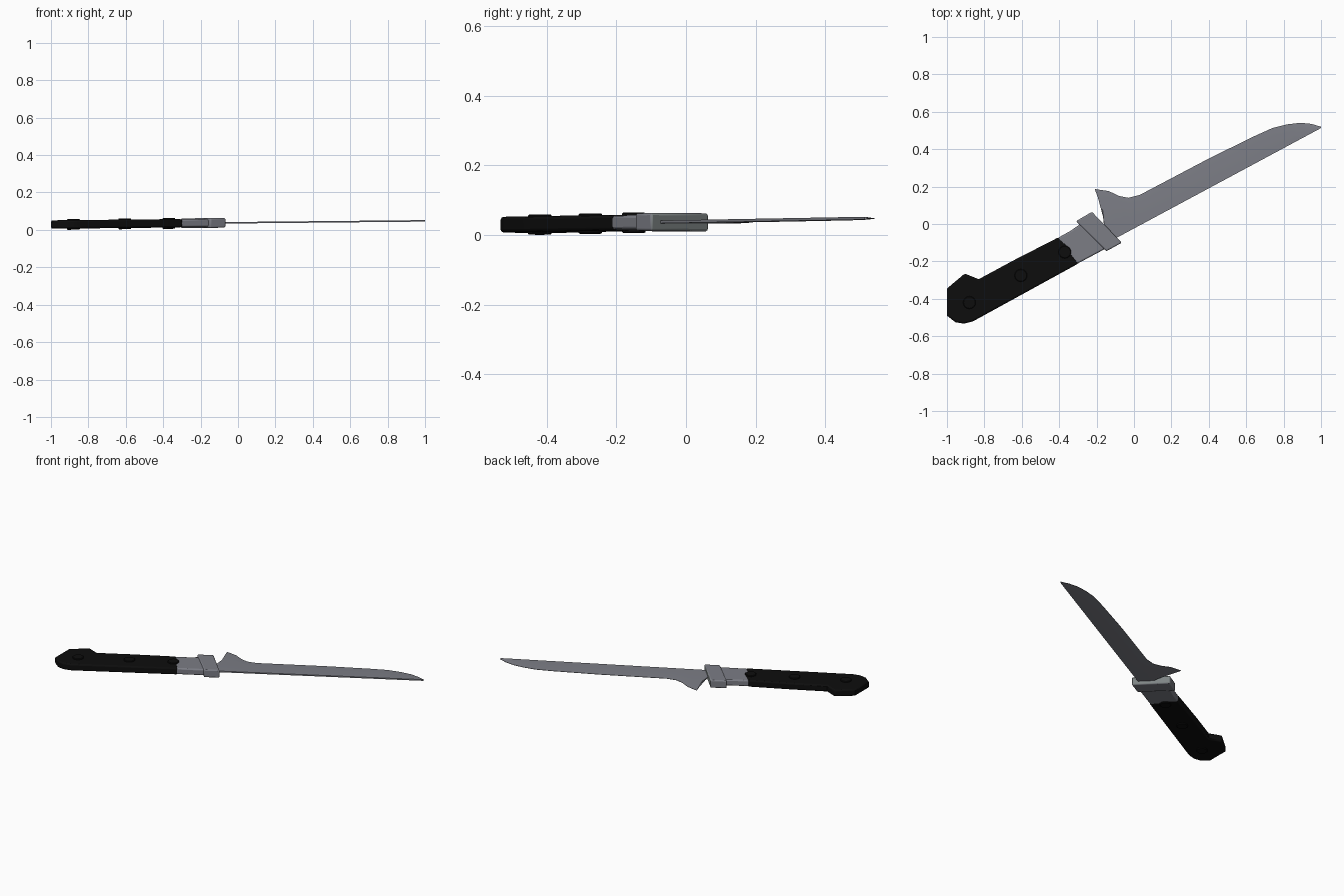
import bpy, bmesh, math

if "Cube" in bpy.data.objects:
    bpy.data.objects.remove(bpy.data.objects["Cube"])

MID, TILT = 0.0385, 0.0098          # centre height and gentle rise toward the tip


def material(name, rgb):
    m = bpy.data.materials.new(name)
    m.diffuse_color = (*rgb, 1)
    m.use_nodes = True
    m.node_tree.nodes["Principled BSDF"].inputs["Base Color"].default_value = m.diffuse_color
    return m


STEEL = material("steel grey", (0.2, 0.205, 0.235))
PLATE = material("plate grey", (0.21, 0.235, 0.235))
BLACK = material("handle black", (0.004, 0.004, 0.004))


def finish(bm, name, *mats, bevel=0, segments=2):
    """Tilt the part, give it its material and round its rims."""
    bmesh.ops.recalc_face_normals(bm, faces=bm.faces)
    for v in bm.verts:
        v.co.z += MID + TILT * v.co.x
    me = bpy.data.meshes.new(name)
    bm.to_mesh(me)
    bm.free()
    ob = bpy.data.objects.new(name, me)
    bpy.context.collection.objects.link(ob)
    for m in mats:
        me.materials.append(m)
    if bevel:
        b = ob.modifiers.new("rounded rims", 'BEVEL')
        b.width, b.segments = bevel, segments
        b.limit_method, b.angle_limit = 'ANGLE', math.radians(58)
    bpy.ops.object.select_all(action='DESELECT')
    bpy.context.view_layer.objects.active = ob
    ob.select_set(True)
    bpy.ops.object.shade_smooth_by_angle(angle=math.radians(30))
    return ob


def prism(outline, half):
    """Flat outline extruded evenly above and below the middle plane."""
    bm = bmesh.new()
    face = bm.faces.new([bm.verts.new((x, y, -half)) for x, y in outline])
    top = bmesh.ops.extrude_face_region(bm, geom=[face])
    for v in top["geom"]:
        if isinstance(v, bmesh.types.BMVert):
            v.co.z = half
    return bm


# Handle with hooked pommel
finish(prism([(-0.295, -0.21), (-0.86, -0.52), (-0.91, -0.533), (-0.955, -0.525),
              (-1, -0.49), (-1, -0.345), (-0.905, -0.265), (-0.83, -0.295),
              (-0.645, -0.195), (-0.405, -0.072), (-0.35, -0.12), (-0.335, -0.16)],
             0.0225), "handle", BLACK, bevel=0.009)

# Rivets going through the handle
for i, (x, y) in enumerate([(-0.88, -0.42), (-0.605, -0.275), (-0.37, -0.15)]):
    ring = [(x + 0.034 * math.cos(a * math.tau / 16),
             y + 0.034 * math.sin(a * math.tau / 16)) for a in range(16)]
    finish(prism(ring, 0.029), f"rivet_{i + 1}", BLACK, bevel=0.003, segments=1)

# Bolster between handle and guard
finish(prism([(-0.33, -0.227), (-0.13, -0.12), (-0.2, 0.0), (-0.28, 0.005),
              (-0.34, -0.037), (-0.41, -0.076), (-0.38, -0.14)],
             0.0205), "bolster", STEEL, bevel=0.008)

# Slanted guard, its blade-side face in the lighter plate grey
bm = prism([(-0.31, 0.015), (-0.148, -0.146), (-0.065, -0.10), (-0.225, 0.065)], 0.026)
bm.normal_update()
bmesh.ops.recalc_face_normals(bm, faces=bm.faces)
for f in bm.faces:
    f.material_index = int(f.normal.x > 0.5 and f.normal.y > 0.5)
finish(bm, "guard", STEEL, PLATE, bevel=0.007)

# Blade: spine x paired with a cutting-edge point, including the spur at the root
stations = [(-0.15, -0.165, 0.035), (-0.13, -0.176, 0.115), (-0.11, -0.21, 0.187),
            (-0.07, -0.135, 0.176), (-0.03, -0.08, 0.15), (0.03, -0.03, 0.14),
            (0.09, 0.03, 0.155), (0.48, 0.4, 0.35), (0.72, 0.64, 0.468),
            (0.80, 0.74, 0.513), (0.87, 0.82, 0.533), (0.92, 0.89, 0.541),
            (0.96, 0.95, 0.535), (1.0, 1.0, 0.52)]
bm = bmesh.new()
loops = []
for sx, ex, ey in stations:
    sy = -0.024 + 0.537 * sx
    t = 1 - min(0.4, 0.05 / math.hypot(ex - sx, ey - sy))      # start of the grind
    rx, ry = sx + (ex - sx) * t, sy + (ey - sy) * t
    section = [(sx, sy, 0.004), (rx, ry, 0.004), (ex, ey, 0.001),
               (ex, ey, -0.001), (rx, ry, -0.004), (sx, sy, -0.004)]
    loops.append([bm.verts.new(p) for p in section])
for a, b in zip(loops, loops[1:]):
    for i in range(6):
        j = (i + 1) % 6
        bm.faces.new((a[i], a[j], b[j], b[i]))
bm.faces.new(loops[0])
bm.faces.new(loops[-1])
finish(bm, "blade", STEEL)
